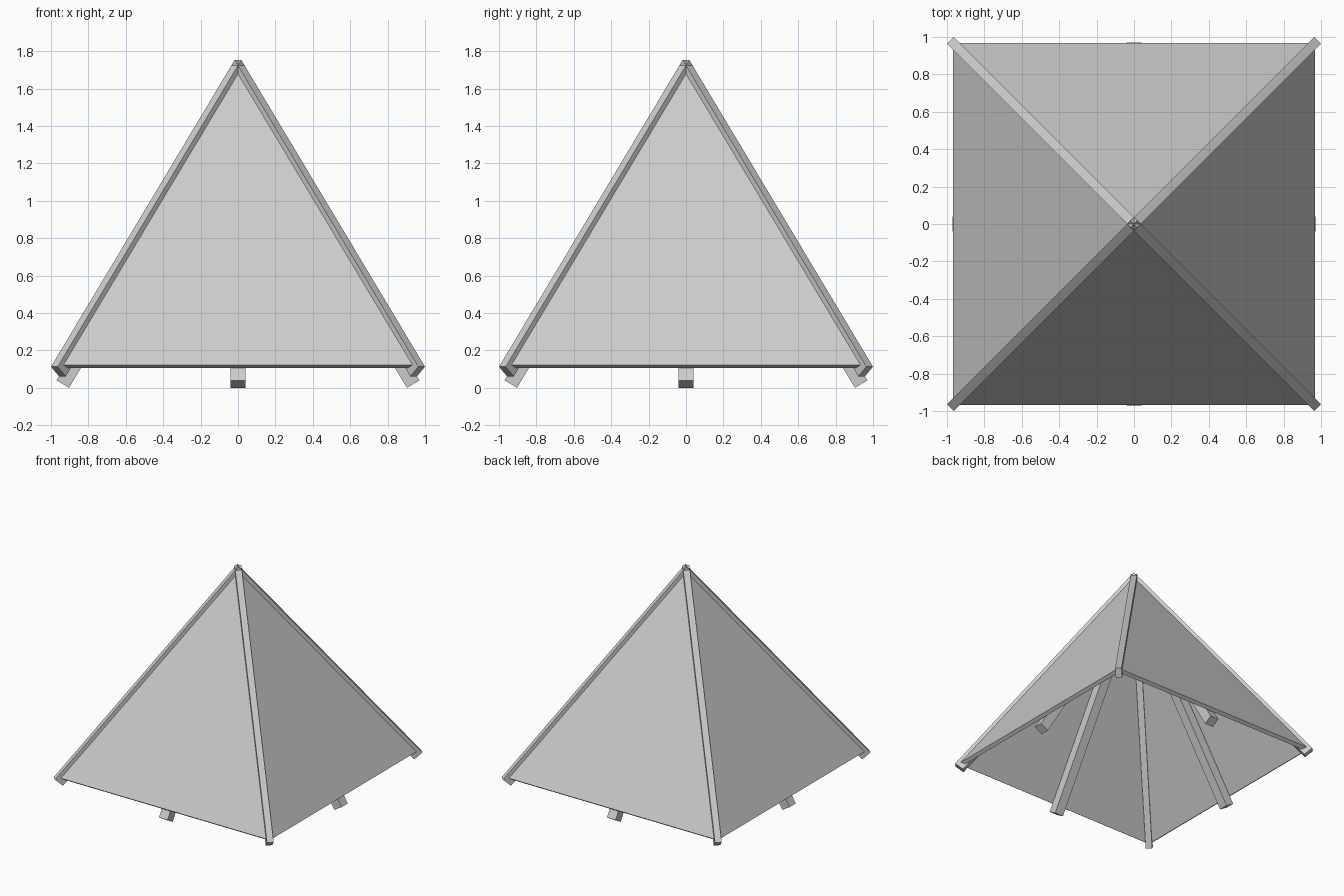
import bpy
import bmesh
from math import atan, cos, sin, pi, sqrt
from mathutils import Matrix

cube = bpy.data.objects.get("Cube")
if cube:
    bpy.data.objects.remove(cube, do_unlink=True)

grey = bpy.data.materials.new("plain grey")
grey.use_nodes = True
colour = (0.6, 0.6, 0.6, 1)
grey.diffuse_color = colour
grey.node_tree.nodes["Principled BSDF"].inputs["Base Color"].default_value = colour

SLOPE = 1.668                 # rise over run of the roof panels
HIP_SLOPE = 1.181             # rise over run along the corners
SIDES = ["front", "left", "back", "right"]
CORNERS = ["front_left", "back_left", "back_right", "front_right"]


def prism(name, side_a, side_b, angle):
    """Solid between two matching outlines, turned about the vertical axis."""
    bm = bmesh.new()
    a = [bm.verts.new(p) for p in side_a]
    b = [bm.verts.new(p) for p in side_b]
    bm.faces.new(a)
    bm.faces.new(b[::-1])
    for i in range(len(a)):
        j = (i + 1) % len(a)
        bm.faces.new((a[j], a[i], b[i], b[j]))
    bmesh.ops.rotate(bm, verts=bm.verts, matrix=Matrix.Rotation(angle, 3, "Z"))
    bmesh.ops.recalc_face_normals(bm, faces=bm.faces)
    mesh = bpy.data.meshes.new(name)
    bm.to_mesh(mesh)
    bm.free()
    mesh.materials.append(grey)
    bpy.context.collection.objects.link(bpy.data.objects.new(name, mesh))


def beam(name, run, foot, slope, width, depth, angle):
    """Sloping beam: square-cut at the foot, plumb-cut at the peak."""
    t = atan(slope)
    peak = foot + run * slope
    outline = [(run, foot), (0, peak), (0, peak - depth / cos(t)),
               (run - depth * sin(t), foot - depth * cos(t))]
    sides = [[(x, -r, z) for r, z in outline] for x in (-width / 2, width / 2)]
    prism(name, *sides, angle)


def triangle(half, foot):
    return [(-half, -half, foot), (half, -half, foot), (0, 0, foot + half * SLOPE)]


for i in range(4):
    turn = i * pi / 2
    # Roof panel with mitred edges
    prism(SIDES[i] + "_panel", triangle(0.968, 0.123), triangle(0.943, 0.105), turn)
    # Rafter under the middle of the panel
    depth = 0.078
    beam(SIDES[i] + "_rafter", 0.97, depth * cos(atan(SLOPE)), SLOPE, 0.078, depth, turn)
    # Hip beam along the corner
    beam(CORNERS[i] + "_hip", 0.982 * sqrt(2), 0.113, HIP_SLOPE, 0.05, 0.08, turn + pi / 4)
